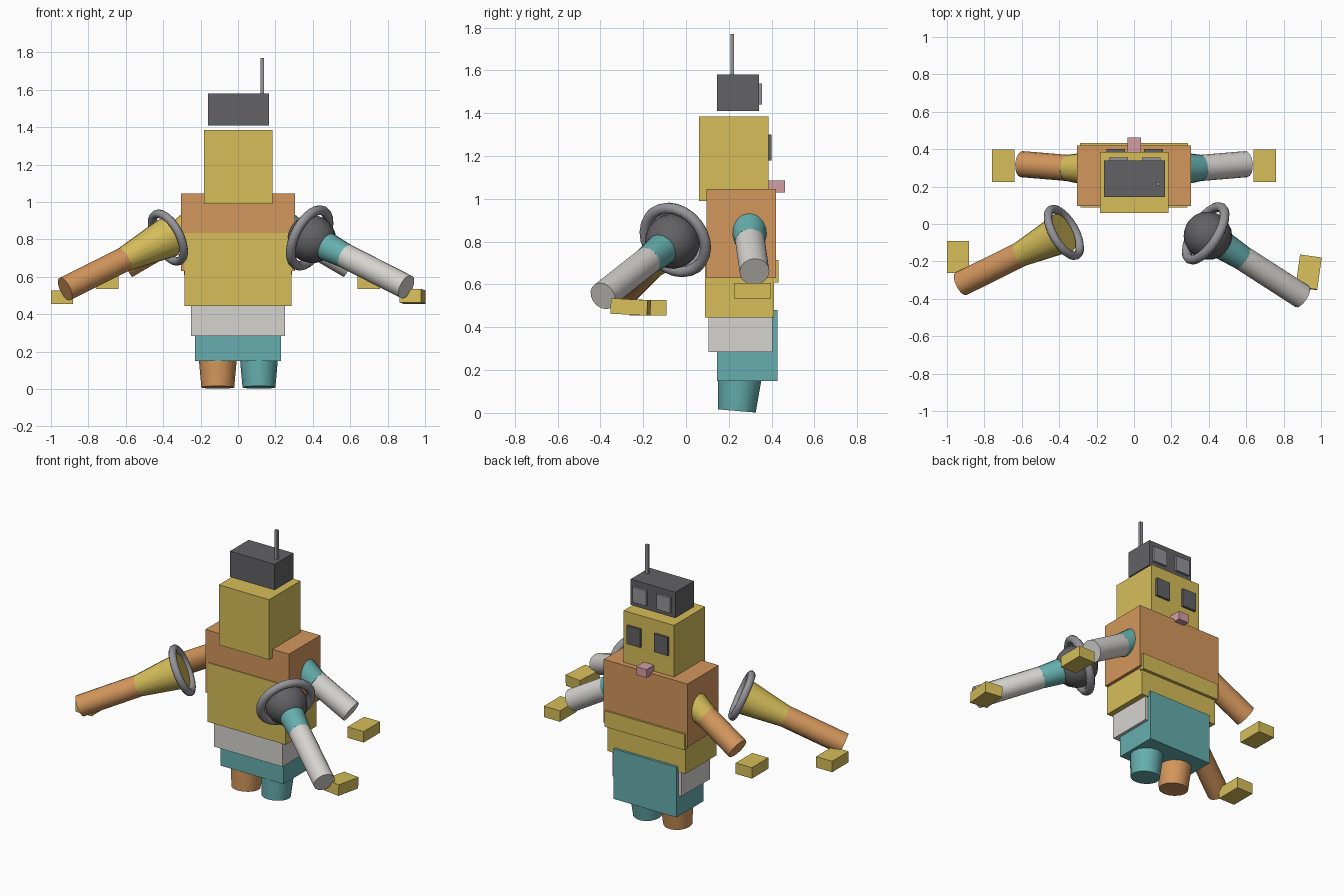
import bpy, bmesh, math
from mathutils import Vector, Matrix

cube = bpy.data.objects.get("Cube")
if cube:
    bpy.data.objects.remove(cube, do_unlink=True)


def material(name, hex_code):
    rgb = [int(hex_code[i:i + 2], 16) / 255 for i in (0, 2, 4)]
    colour = [((c + 0.055) / 1.055) ** 2.4 for c in rgb] + [1]
    mat = bpy.data.materials.new(name)
    mat.use_nodes = True
    mat.diffuse_color = colour
    mat.node_tree.nodes["Principled BSDF"].inputs["Base Color"].default_value = colour
    return mat


yellow = material("mustard yellow", "D6BE5A")
orange = material("clay orange", "D4975D")
teal = material("teal", "66AEAE")
white = material("warm white", "D6D4CF")
dark = material("charcoal", "626265")
grey = material("mid grey", "95959A")
pink = material("dusty pink", "D49EA6")


def finish(name, bm, mat, matrix=None, smooth=False):
    if matrix:
        bm.transform(matrix)
    mesh = bpy.data.meshes.new(name)
    bm.to_mesh(mesh)
    bm.free()
    mesh.materials.append(mat)
    if smooth:
        mesh.shade_smooth()
        mesh.set_sharp_from_angle(angle=math.radians(40))
    obj = bpy.data.objects.new(name, mesh)
    bpy.context.collection.objects.link(obj)
    return obj


def box(name, mat, x, y, z, turn=(0, 0)):
    """Box from ranges; turn is (tilt about x, spin about z) in degrees."""
    bm = bmesh.new()
    bmesh.ops.create_cube(bm, size=1)
    size = Vector([r[1] - r[0] for r in (x, y, z)])
    centre = Vector([(r[0] + r[1]) / 2 for r in (x, y, z)])
    tilt, spin = map(math.radians, turn)
    m = (Matrix.Translation(centre) @ Matrix.Rotation(spin, 4, 'Z')
         @ Matrix.Rotation(tilt, 4, 'X') @ Matrix.Diagonal(size.to_4d()))
    return finish(name, bm, mat, m)


def aim(direction):
    return Vector(direction).to_track_quat('Z', 'Y').to_matrix().to_4x4()


def tube(name, mat, start, end, r1, r2):
    start, end = Vector(start), Vector(end)
    bm = bmesh.new()
    bmesh.ops.create_cone(bm, cap_ends=True, segments=16, radius1=r1,
                          radius2=r2, depth=(end - start).length)
    return finish(name, bm, mat, Matrix.Translation((start + end) / 2) @ aim(end - start), True)


def ring(name, mat, centre, normal, major, minor, steps=24, sides=10):
    bm = bmesh.new()
    rows = []
    for i in range(steps):
        a = math.tau * i / steps
        row = []
        for j in range(sides):
            b = math.tau * j / sides
            r = major + minor * math.cos(b)
            row.append(bm.verts.new((r * math.cos(a), r * math.sin(a), minor * math.sin(b))))
        rows.append(row)
    for i in range(steps):
        n = (i + 1) % steps
        for j in range(sides):
            k = (j + 1) % sides
            bm.faces.new((rows[i][j], rows[n][j], rows[n][k], rows[i][k]))
    return finish(name, bm, mat, Matrix.Translation(centre) @ aim(normal), True)


def ball(name, mat, centre, radius, direction):
    bm = bmesh.new()
    bmesh.ops.create_uvsphere(bm, u_segments=16, v_segments=10, radius=radius)
    return finish(name, bm, mat, Matrix.Translation(centre) @ aim(direction), True)


# Hat, goggles and antenna
box("hat", dark, (-0.16, 0.165), (0.145, 0.34), (1.41, 1.58))
box("antenna", grey, (0.12, 0.14), (0.207, 0.225), (1.57, 1.77))
for side, x in (("right", -0.083), ("left", 0.092)):
    box(side + "_goggle", grey, (x - 0.05, x + 0.05), (0.33, 0.355), (1.44, 1.54))

# Head, eyes and nose
box("head", yellow, (-0.182, 0.185), (0.06, 0.385), (0.99, 1.385))
for side, x in (("right", -0.097), ("left", 0.104)):
    box(side + "_eye", dark, (x - 0.05, x + 0.05), (0.375, 0.4), (1.18, 1.3))
box("nose", pink, (-0.036, 0.038), (0.38, 0.463), (1.03, 1.085))

# Torso stack
box("chest", orange, (-0.305, 0.305), (0.095, 0.42), (0.63, 1.045))
box("belly", yellow, (-0.285, 0.285), (0.089, 0.412), (0.445, 0.835))
box("belt_plate", yellow, (-0.29, 0.29), (0.4, 0.432), (0.61, 0.715))
box("waist", white, (-0.25, 0.25), (0.105, 0.405), (0.285, 0.46))
box("hips", teal, (-0.23, 0.23), (0.145, 0.428), (0.15, 0.48))

# Legs
for side, x, mat in (("right", -0.108, orange), ("left", 0.112, teal)):
    tube(side + "_leg", mat, (x, 0.238, 0.009), (x, 0.254, 0.2), 0.088, 0.105)

# Rear arms with hands
for side, s, upper, lower in (("right", -1, yellow, orange), ("left", 1, teal, white)):
    elbow = (s * 0.36, 0.3, 0.8)
    tube(side + "_rear_upper_arm", upper, (s * 0.24, 0.295, 0.87), elbow, 0.09, 0.07)
    tube(side + "_rear_forearm", lower, elbow, (s * 0.6, 0.32, 0.66), 0.07, 0.07)
    hand_x = sorted((s * 0.64, s * 0.758))
    box(side + "_rear_hand", yellow, hand_x, (0.225, 0.397), (0.535, 0.607))

# Right front arm: open collar ring, tapered upper arm, forearm, hand
collar = (-0.375, -0.045, 0.81)
elbow = (-0.61, -0.163, 0.692)
tube("right_front_upper_arm", yellow, collar, elbow, 0.11, 0.067)
tube("right_front_forearm", orange, elbow, (-0.925, -0.32, 0.535), 0.067, 0.067)
ring("right_front_collar", grey, collar, (-0.79, -0.45, -0.41), 0.14, 0.023)
box("right_front_hand", yellow, (-1.0, -0.883), (-0.263, -0.092), (0.455, 0.527))

# Left front arm: shoulder ball inside a larger collar
shoulder = (0.395, -0.063, 0.802)
elbow = (0.577, -0.18, 0.71)
reach = (0.777, -0.49, -0.395)
ball("left_front_shoulder", dark, shoulder, 0.13, reach)
ring("left_front_collar", grey, (0.383, -0.05, 0.808), reach, 0.162, 0.026)
tube("left_front_upper_arm", teal, shoulder, elbow, 0.085, 0.067)
tube("left_front_forearm", white, elbow, (0.9, -0.388, 0.546), 0.067, 0.067)
box("left_front_hand", yellow, (0.875, 0.992), (-0.345, -0.172), (0.459, 0.531), (-3, -8))
